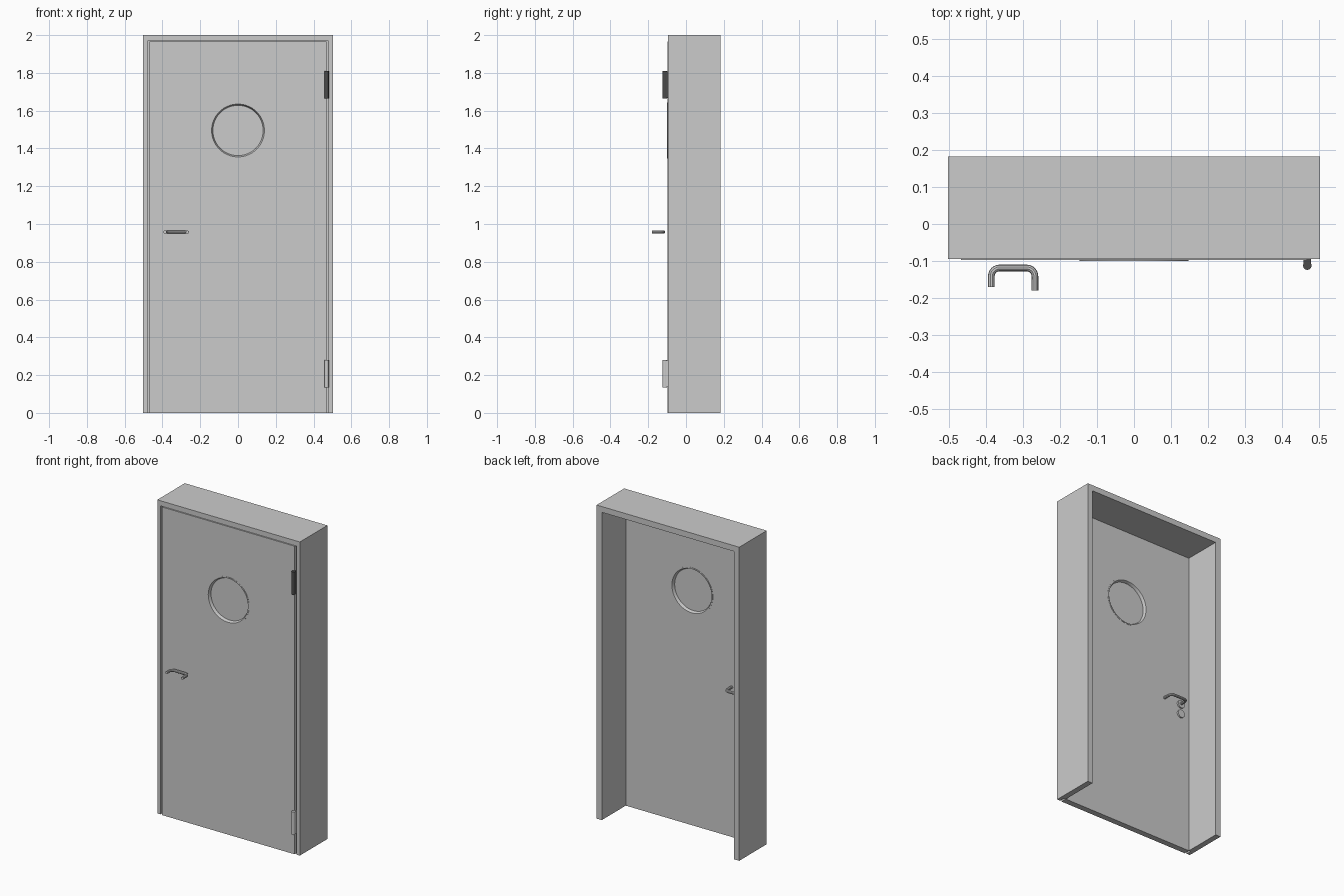
import bpy, bmesh, math
from mathutils import Vector, Matrix

cube = bpy.data.objects.get("Cube")
if cube:
    bpy.data.objects.remove(cube, do_unlink=True)


def material(name, value):
    m = bpy.data.materials.new(name)
    m.use_nodes = True
    color = (value, value, value, 1)
    m.diffuse_color = color
    m.node_tree.nodes["Principled BSDF"].inputs["Base Color"].default_value = color
    return m


GREY = material("light grey", 0.6)
DARK = material("dark grey", 0.07)


def add_object(name, bm, mat=GREY, smooth=False):
    bmesh.ops.recalc_face_normals(bm, faces=bm.faces)
    me = bpy.data.meshes.new(name)
    bm.to_mesh(me)
    bm.free()
    me.materials.append(mat)
    ob = bpy.data.objects.new(name, me)
    bpy.context.collection.objects.link(ob)
    if smooth:
        select_only(ob)
        bpy.ops.object.shade_smooth_by_angle(angle=math.radians(35))
    return ob


def select_only(ob):
    bpy.ops.object.select_all(action='DESELECT')
    ob.select_set(True)
    bpy.context.view_layer.objects.active = ob


def add_box(bm, x0, x1, y0, y1, z0, z1):
    size = Matrix.Diagonal((x1 - x0, y1 - y0, z1 - z0, 1))
    mid = Matrix.Translation(((x0 + x1) / 2, (y0 + y1) / 2, (z0 + z1) / 2))
    bmesh.ops.create_cube(bm, size=1, matrix=mid @ size)


def add_disc(bm, x, z, radius, y0, y1, sides=48):
    turn = Matrix.Rotation(math.pi / 2, 4, 'X')
    bmesh.ops.create_cone(bm, cap_ends=True, segments=sides, radius1=radius, radius2=radius,
                          depth=y1 - y0, matrix=Matrix.Translation((x, (y0 + y1) / 2, z)) @ turn)


# Door frame: rebated profile (side inset, top inset, y) mitred around three sides
profile = [(0, 0, -0.095), (0.023, 0.032, -0.095), (0.023, 0.032, -0.06),
           (0.036, 0.037, -0.06), (0.036, 0.037, 0.182), (0, 0, 0.182)]
bm = bmesh.new()
rows = []
for side, top in ((-1, False), (-1, True), (1, True), (1, False)):
    rows.append([bm.verts.new((side * (0.503 - s), y, 2 - t if top else 0))
                 for s, t, y in profile])
for a, b in zip(rows, rows[1:]):
    for i in range(len(profile)):
        j = (i + 1) % len(profile)
        bm.faces.new((a[i], a[j], b[j], b[i]))
bm.faces.new(rows[0])
bm.faces.new(rows[-1])
add_object("door_frame", bm)

# Door leaf with a round opening
WINDOW_Z = 1.495
bm = bmesh.new()
add_box(bm, -0.468, 0.468, -0.098, -0.06, 0, 1.965)
door = add_object("door_leaf", bm)
bm = bmesh.new()
add_disc(bm, 0, WINDOW_Z, 0.144, -0.2, 0.1, 64)
cutter = add_object("window_cutter", bm)
cutter.hide_render = True
cut = door.modifiers.new("window_opening", 'BOOLEAN')
cut.operation = 'DIFFERENCE'
cut.solver = 'EXACT'
cut.object = cutter
select_only(door)
bpy.ops.object.modifier_apply(modifier=cut.name)
bpy.data.objects.remove(cutter, do_unlink=True)

# Window ring: bevelled section turned around the window axis
section = [(0.148, -0.1), (0.140, -0.1), (0.133, -0.086),
           (0.133, -0.072), (0.140, -0.058), (0.148, -0.058)]
bm = bmesh.new()
N = 64
rings = [[bm.verts.new((r * math.cos(2 * math.pi * k / N), y,
                        WINDOW_Z + r * math.sin(2 * math.pi * k / N)))
          for r, y in section] for k in range(N)]
for k in range(N):
    a, b = rings[k], rings[(k + 1) % N]
    for i in range(len(section)):
        j = (i + 1) % len(section)
        bm.faces.new((a[i], a[j], b[j], b[i]))
add_object("window_ring", bm, smooth=True)

# Window pane
bm = bmesh.new()
add_disc(bm, 0, WINDOW_Z, 0.136, -0.082, -0.076, 64)
add_object("window_pane", bm, smooth=True)


# Lever handles: bent tube with rounded corners
def handle(name, dx, dy):
    xl, xr, bar, r = -0.386, -0.268, -0.119, 0.022
    path = [(xl, -0.17)]
    for cx, start in ((xl + r, 180), (xr - r, 90)):
        for k in range(7):
            a = math.radians(start - 15 * k)
            path.append((cx + r * math.cos(a), bar - r + r * math.sin(a)))
    path.append((xr, -0.18))
    cu = bpy.data.curves.new(name, 'CURVE')
    cu.dimensions = '3D'
    cu.bevel_depth = 0.009
    cu.bevel_resolution = 3
    cu.use_fill_caps = True
    sp = cu.splines.new('POLY')
    sp.points.add(len(path) - 1)
    for p, (x, y) in zip(sp.points, path):
        p.co = (x + dx, y + dy, 0.957, 1)
    cu.materials.append(GREY)
    ob = bpy.data.objects.new(name, cu)
    bpy.context.collection.objects.link(ob)
    select_only(ob)
    bpy.ops.object.convert(target='MESH')
    bpy.ops.object.shade_smooth_by_angle(angle=math.radians(35))


handle("front_handle", 0, 0)
handle("back_handle", -0.013, 0.122)

# Round plates behind the back handle and around the keyhole
for name, z in (("handle_rose", 0.957), ("keyhole_rose", 0.893)):
    bm = bmesh.new()
    add_disc(bm, -0.403, z, 0.025, -0.062, -0.05, 32)
    add_object(name, bm, smooth=True)

# Hinges: round barrel and a leaf reaching the frame
for name, z0, z1, mat in (("lower_hinge", 0.135, 0.28, GREY),
                          ("upper_hinge", 1.665, 1.81, DARK)):
    bm = bmesh.new()
    bmesh.ops.create_cone(bm, cap_ends=True, segments=24, radius1=0.0115, radius2=0.0115,
                          depth=z1 - z0,
                          matrix=Matrix.Translation((0.469, -0.1125, (z0 + z1) / 2)))
    add_box(bm, 0.4585, 0.4795, -0.1125, -0.09, z0 + 0.002, z1 - 0.002)
    add_object(name, bm, mat, smooth=True)
